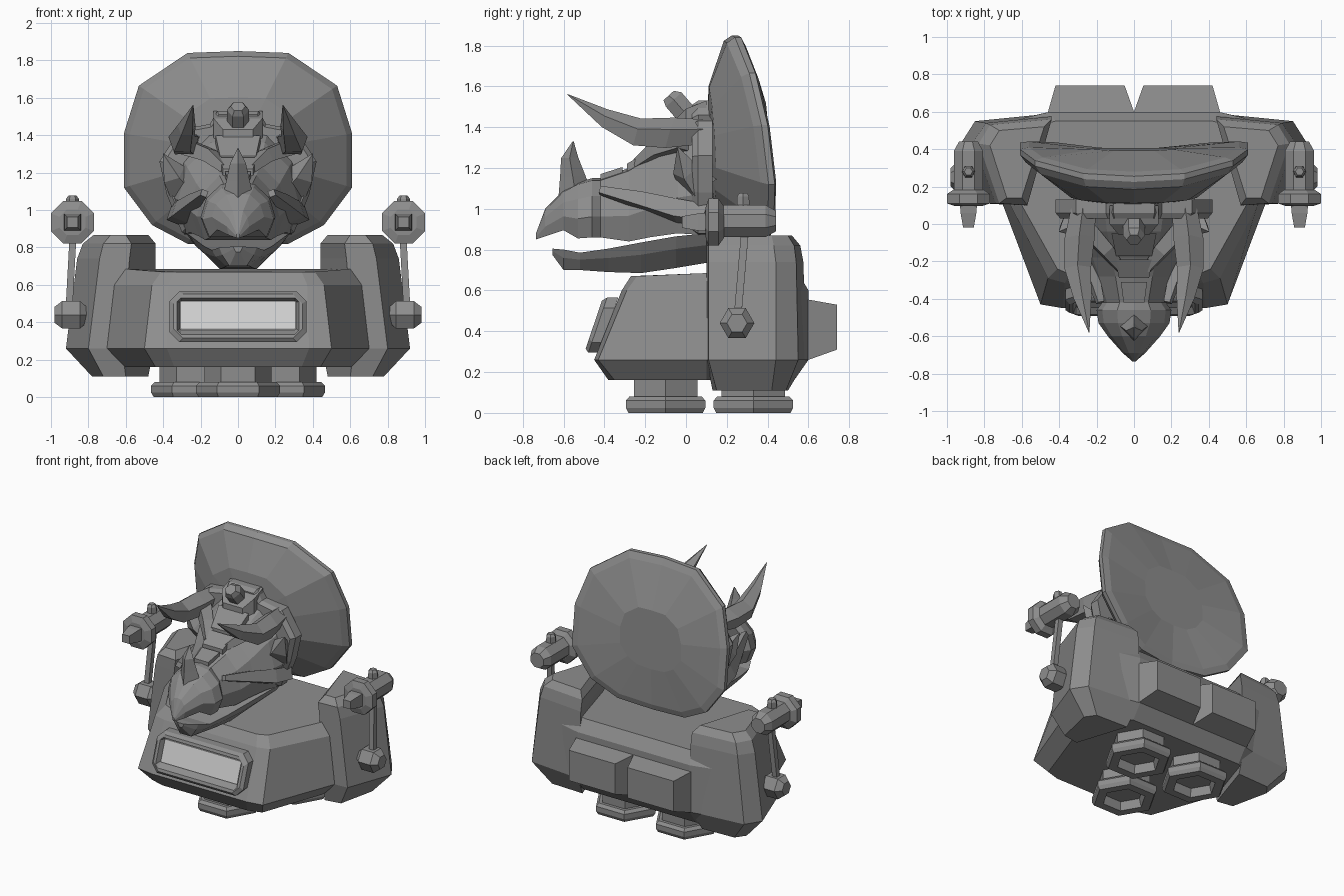
import bpy, bmesh, math
from mathutils import Vector


def material(name, value):
    m = bpy.data.materials.new(name)
    m.diffuse_color = (value, value, value, 1)
    return m


GREY = material("stone_grey", 0.27)
LIGHT = material("light_grey", 0.62)


def loft(name, rings, mirror=False, mat=GREY, caps=(True, True)):
    """Skin a list of equal-length point rings."""
    bm = bmesh.new()
    vs = [[bm.verts.new(p) for p in r] for r in rings]
    n = len(rings[0])
    for a, b in zip(vs, vs[1:]):
        for i in range(n):
            j = (i + 1) % n
            bm.faces.new((a[i], a[j], b[j], b[i]))
    if caps[0]:
        bm.faces.new(vs[0])
    if caps[1]:
        bm.faces.new(vs[-1])
    bmesh.ops.recalc_face_normals(bm, faces=bm.faces)
    me = bpy.data.meshes.new(name)
    bm.to_mesh(me)
    bm.free()
    me.materials.append(mat)
    ob = bpy.data.objects.new(name, me)
    bpy.context.collection.objects.link(ob)
    if mirror:
        ob.modifiers.new("mirror", "MIRROR").use_mirror_merge = False
    return ob


def tube(name, path, sides=6, phase=0.0, mirror=False, flat=1.0):
    """Faceted tube along (x, y, z, radius) stations."""
    d = (Vector(path[-1][:3]) - Vector(path[0][:3])).normalized()
    ref = Vector((0, 0, 1)) if abs(d.z) < 0.9 else Vector((0, 1, 0))
    u = ref.cross(d).normalized()
    v = d.cross(u)
    rings = []
    for x, y, z, r in path:
        angs = [phase + 2 * math.pi * i / sides for i in range(sides)]
        rings.append([Vector((x, y, z)) + r * (flat * math.cos(a) * u + math.sin(a) * v) for a in angs])
    return loft(name, rings, mirror)


def both(half):
    """Close a right-half outline with its mirrored left half."""
    return half + [(-p[0],) + tuple(p[1:]) for p in reversed(half) if abs(p[0]) > 1e-5]


# Main hull
hull = [
    (0.16, [(.34, -.38), (.44, -.35), (.60, .1), (.62, .45), (.45, .53)]),
    (0.26, [(.38, -.45), (.50, -.43), (.70, .1), (.80, .52), (.45, .60)]),
    (0.60, [(.37, -.315), (.46, -.29), (.66, .1), (.78, .52), (.45, .60)]),
    (0.67, [(.34, -.27), (.41, -.24), (.60, .1), (.72, .48), (.42, .55)]),
]
loft("hull", [both([(x, y, z + (.015 if z > .65 and y > 0 else 0)) for x, y in pts])
              for z, pts in hull])

# Shoulder pods with raised tops
pod = [
    (0.11, [(.48, .50), (.73, .49), (.78, .42), (.72, .15), (.60, .13)]),
    (0.26, [(.45, .59), (.85, .55), (.92, .44), (.80, .11), (.62, .10)]),
    (0.74, [(.44, .575), (.79, .54), (.86, .44), (.74, .11), (.58, .10)]),
    (0.82, [(.44, .56), (.77, .53), (.83, .43), (.72, .11), (.57, .10)]),
    (0.868, [(.48, .52), (.72, .50), (.77, .42), (.68, .14), (.60, .14)]),
]
loft("shoulder_pod", [[(x, y, z) for x, y in pts] for z, pts in pod], True)


# Back blocks
def rect(x0, x1, y, z0, z1):
    return [(x0, y, z0), (x1, y, z0), (x1, y, z1), (x0, y, z1)]


loft("back_block", [rect(0, .46, .57, .26, .56), rect(0, .46, .60, .26, .555),
                    rect(.05, .42, .74, .31, .53)], True)

# Three hollow feet
for i, (fx, fy) in enumerate([(0, -.1), (.24, .33), (-.24, .33)]):
    prof = [(.20, .18), (.08, .18), (.08, .205), (.06, .225), (.025, .225),
            (0, .21), (0, .145), (.06, .13)]
    tube("foot_%d" % (i + 1), [(fx, fy, z, r) for z, r in prof])


# Front display frame and screen
def octagon(w, z0, z1, c, depth):
    half = [(w - c, z0), (w, z0 + c), (w, z1 - c), (w - c, z1)]
    return both([(x, -.49 + (z - .32) * .34 + depth, z) for x, z in half])


loft("display_frame", [octagon(.365, .295, .565, .05, .075), octagon(.365, .295, .565, .05, .02),
                       octagon(.345, .315, .55, .05, 0), octagon(.325, .335, .53, .02, 0),
                       octagon(.31, .36, .515, .006, .035)])
loft("display_screen", [octagon(.305, .367, .51, .003, .034), octagon(.305, .367, .51, .003, .028)],
     mat=LIGHT)

# Side lamps, rods and pivots
e = math.pi / 8
tube("lamp_body", [(.885, .13, .94, .085), (.885, .39, .94, .085), (.885, .44, .94, .055)], 8, e, True)
tube("lamp_flange", [(.885, .095, .935, .075), (.885, .11, .935, .124), (.885, .16, .935, .124),
                     (.885, .185, .935, .085)], 8, e, True)
tube("lamp_nozzle", [(.885, .11, .935, .065), (.885, .06, .935, .06), (.885, -.02, .935, .04)],
     4, math.pi / 4, True)
tube("lamp_peg", [(.885, .28, 1.0, .036), (.885, .28, 1.06, .034), (.885, .28, 1.077, .022)], 6, 0, True)
tube("lamp_rod", [(.905, .25, .44, .026), (.88, .29, .90, .026)], 4, math.pi / 4, True)
tube("rod_pivot", [(.81, .25, .44, .05), (.845, .25, .44, .085), (.94, .25, .44, .085),
                   (.98, .25, .44, .05)], 6, 0, True)

# Neck frill: domed front, thick rim, shallow back
rim = both([(0, .205, 1.85), (.27, .22, 1.84), (.53, .29, 1.665), (.61, .35, 1.41), (.61, .385, 1.12),
            (.46, .38, .92), (.27, .35, .82), (0, .33, .80)])


def frill_ring(s, fn):
    return [(x * s, fn(y), 1.3 + (z - 1.3) * s) for x, y, z in rim]


loft("neck_frill", [frill_ring(.15, lambda y: .10),
                    frill_ring(.55, lambda y: .11 + .2 * (y - .2)),
                    frill_ring(.95, lambda y: y - .02),
                    frill_ring(1, lambda y: y + .02),
                    frill_ring(1, lambda y: y + .05),
                    frill_ring(.92, lambda y: y + .075 - .1 * (y - .2)),
                    frill_ring(.4, lambda y: .40 + .1 * (y - .3))])

# Headband plate between skull and frill
band = [(0, 1.53), (.11, 1.53), (.15, 1.46), (.31, 1.43), (.42, 1.26), (.38, 1.08), (.30, .88), (0, .80)]
loft("head_band", [both([(x * s, y, 1.2 + (z - 1.2) * s) for x, z in band])
                   for y, s in [(.03, .94), (.06, 1), (.13, 1)]])


# Skull with beak: (y, half width, top, bottom)
def head_ring(y, w, zt, zb):
    h = zt - zb
    return both([(0, y, zt), (.45 * w, y, zt - .04 * h), (.85 * w, y, zt - .3 * h),
                 (w, y, zb + .35 * h), (.8 * w, y, zb), (0, y, zb)])


skull = [(.10, .36, 1.46, .87), (-.04, .32, 1.38, .88), (-.18, .26, 1.26, .86), (-.28, .22, 1.20, .84),
         (-.42, .17, 1.15, .86), (-.46, .20, 1.15, .86), (-.53, .19, 1.13, .855), (-.60, .14, 1.09, .895),
         (-.69, .06, 1.0, .865), (-.735, .008, .88, .85)]
loft("skull_beak", [head_ring(*s) for s in skull])

# Lower jaw, tapering downward
jaw = [(.10, .28, .88, .735), (-.05, .26, .865, .71), (-.22, .22, .835, .685), (-.38, .18, .805, .69),
       (-.52, .14, .785, .70), (-.60, .10, .80, .70), (-.655, .025, .805, .775)]
loft("lower_jaw", [both([(0, y, t), (w, y, t), (.85 * w, y, t - .4 * (t - b)),
                         (.45 * w, y, b), (0, y, b)]) for y, w, t, b in jaw])

# Nose horn and brow horns
tube("nose_horn", [(0, -.54, 1.06, .085), (0, -.555, 1.16, .062), (0, -.57, 1.25, .042),
                   (0, -.553, 1.33, .003)], 4, 0)
tube("brow_horn", [(.27, .08, 1.37, .07), (.29, -.08, 1.365, .085), (.30, -.24, 1.37, .075),
                   (.275, -.40, 1.44, .05), (.24, -.58, 1.56, .002)], 5, .3, True)

# Brow ridges, cheek guards and cheek spikes
tube("brow_ridge", [(.07, -.24, 1.22, .03), (.15, -.14, 1.29, .05), (.26, -.02, 1.33, .06)], 4, .6, True)
tube("cheek_guard", [(.18, -.42, 1.09, .025), (.24, -.22, 1.04, .05), (.30, -.04, .99, .065),
                     (.33, .10, .97, .06)], 4, .4, True)
tube("cheek_spike", [(.28, .06, 1.12, .10), (.34, .0, 1.19, .07), (.40, -.04, 1.30, .003)], 4, .4, True)

# Raised snout plates along the ridge
for i, (y0, z0, y1, z1, w) in enumerate([(-.42, 1.16, -.31, 1.19, .07), (-.29, 1.21, -.19, 1.265, .10),
                                         (-.17, 1.28, -.05, 1.385, .12)]):
    loft("snout_plate_%d" % (i + 1), [rect(-w * .8, w * .8, y0, z0 - .06, z0 + .01),
                                      rect(-w, w, y1, z1 - .06, z1 + .015)])

# Forehead crest and knob
loft("forehead_crest", [rect(-.08, .08, -.06, 1.34, 1.43), rect(-.13, .13, .0, 1.34, 1.49),
                        rect(-.13, .13, .10, 1.34, 1.53)])
tube("crest_knob", [(0, .03, 1.43, .06), (0, -.06, 1.535, .06), (0, -.085, 1.555, .04)], 6)
